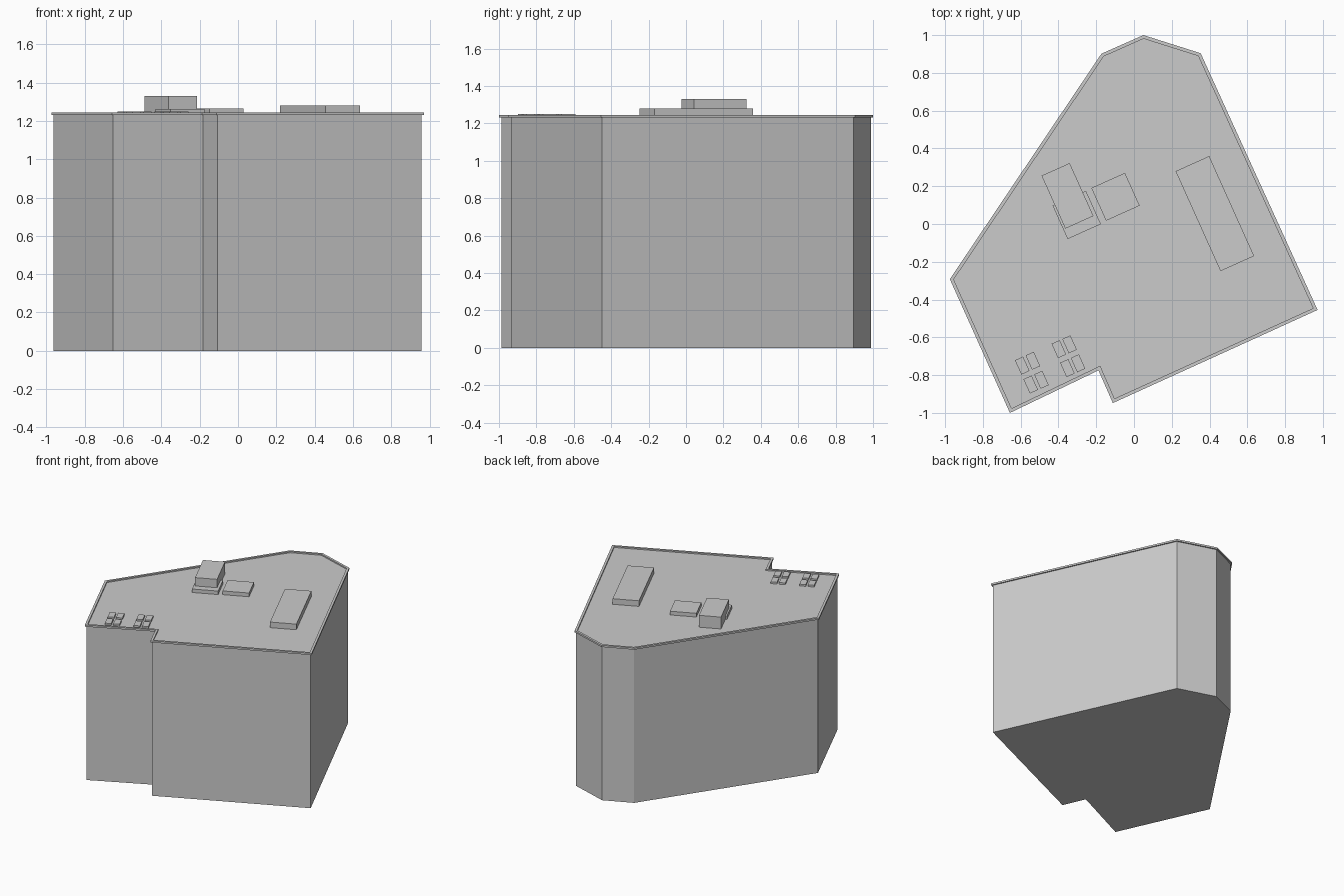
import bpy, bmesh
from math import radians
from mathutils import Vector, Matrix

if "Cube" in bpy.data.objects:
    bpy.data.objects.remove(bpy.data.objects["Cube"])

ROOF = 1.235
ANGLE = radians(24.2)

# Roof edge outline, counter-clockwise
outline = [Vector(p) for p in [(0.05, 1.0), (-0.172, 0.902), (-0.975, -0.292), (-0.657, -1.0),
                               (-0.188, -0.775), (-0.112, -0.948), (0.972, -0.455), (0.353, 0.904)]]


def inset(points, d):
    """Offset a polygon inward with mitred corners."""
    result = []
    for i, p in enumerate(points):
        a = (p - points[i - 1]).normalized()
        b = (points[(i + 1) % len(points)] - p).normalized()
        na, nb = Vector((-a.y, a.x)), Vector((-b.y, b.x))
        result.append(p + (na + nb) * d / (1 + na.dot(nb)))
    return result


def finish(bm, name):
    bmesh.ops.recalc_face_normals(bm, faces=bm.faces)
    mesh = bpy.data.meshes.new(name)
    bm.to_mesh(mesh)
    bm.free()
    obj = bpy.data.objects.new(name, mesh)
    bpy.context.collection.objects.link(obj)
    return obj


def prism(name, points, z0, z1):
    bm = bmesh.new()
    low = [bm.verts.new((p.x, p.y, z0)) for p in points]
    high = [bm.verts.new((p.x, p.y, z1)) for p in points]
    bm.faces.new(low)
    bm.faces.new(high)
    n = len(points)
    for i in range(n):
        j = (i + 1) % n
        bm.faces.new((low[i], low[j], high[j], high[i]))
    return finish(bm, name)


def ring(name, outer, inner, z0, z1):
    bm = bmesh.new()
    loops = [[bm.verts.new((p.x, p.y, z)) for p in pts]
             for pts, z in ((outer, z0), (outer, z1), (inner, z1), (inner, z0))]
    n = len(outer)
    for k in range(4):
        a, b = loops[k], loops[(k + 1) % 4]
        for i in range(n):
            j = (i + 1) % n
            bm.faces.new((a[i], a[j], b[j], b[i]))
    return finish(bm, name)


def roof_box(name, x, y, width, length, top):
    bm = bmesh.new()
    bmesh.ops.create_cube(bm, size=1, matrix=Matrix.Diagonal((width, length, top - ROOF, 1)))
    obj = finish(bm, name)
    obj.location = (x, y, (ROOF + top) / 2)
    obj.rotation_euler.z = ANGLE
    return obj


# Main block and overhanging roof edge
prism("building_body", inset(outline, 0.01), 0, ROOF)
ring("parapet", outline, inset(outline, 0.018), 1.231, 1.245)

# Rooftop housings
roof_box("long_roof_housing", 0.428, 0.055, 0.195, 0.58, 1.28)
roof_box("tall_roof_housing", -0.352, 0.149, 0.163, 0.307, 1.33)
roof_box("low_housing_left", -0.303, 0.048, 0.193, 0.193, 1.263)
roof_box("low_housing_right", -0.098, 0.144, 0.195, 0.19, 1.265)

# Two groups of four skylights
turn = Matrix.Rotation(ANGLE, 2)
for g, centre in enumerate([(-0.541, -0.787), (-0.347, -0.7)]):
    for sx in (-1, 1):
        for sy in (-1, 1):
            p = Vector(centre) + turn @ Vector((sx * 0.031, sy * 0.055))
            roof_box(f"skylight_{g}_{sx}_{sy}", p.x, p.y, 0.047, 0.083, 1.249)
